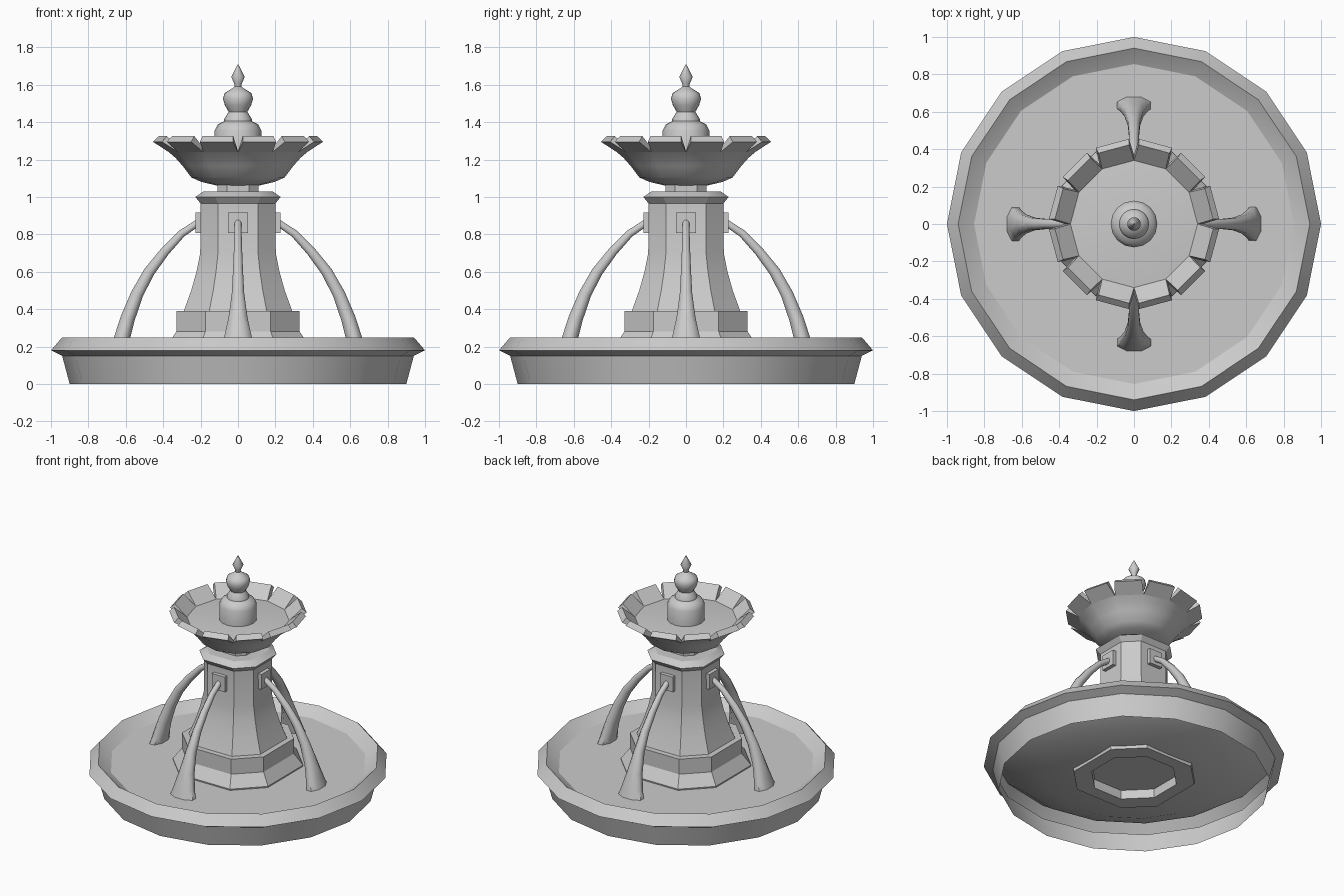
import bpy, bmesh
from math import sin, cos, pi, radians
from mathutils import Vector, Matrix

if "Cube" in bpy.data.objects:
    bpy.data.objects.remove(bpy.data.objects["Cube"])


def finish(name, bm, smooth=True, angle=32):
    bmesh.ops.remove_doubles(bm, verts=bm.verts, dist=0.0001)
    bmesh.ops.recalc_face_normals(bm, faces=bm.faces)
    me = bpy.data.meshes.new(name)
    bm.to_mesh(me)
    bm.free()
    ob = bpy.data.objects.new(name, me)
    bpy.context.collection.objects.link(ob)
    if smooth:
        bpy.ops.object.select_all(action='DESELECT')
        ob.select_set(True)
        bpy.context.view_layer.objects.active = ob
        bpy.ops.object.shade_smooth_by_angle(angle=radians(angle))
    return ob


def loft(bm, rings, cap_start=False, cap_end=False):
    loops = [[bm.verts.new(p) for p in ring] for ring in rings]
    n = len(loops[0])
    for a, b in zip(loops, loops[1:]):
        for i in range(n):
            j = (i + 1) % n
            bm.faces.new((a[i], a[j], b[j], b[i]))
    if cap_start:
        bm.faces.new(loops[0][::-1])
    if cap_end:
        bm.faces.new(loops[-1])


def circle(r, z, n):
    return [(r * cos(2 * pi * i / n), r * sin(2 * pi * i / n), z) for i in range(n)]


def octagon(a, z, k=0.53):
    # chamfered square, wide faces towards the axes
    b = a * k
    return [(x, y, z) for x, y in ((a, -b), (a, b), (b, a), (-b, a),
                                   (-a, b), (-a, -b), (-b, -a), (b, -a))]


def turned(name, profile, n, caps=(False, False), ring=circle, angle=32):
    bm = bmesh.new()
    rings = [circle(p[0], p[1], n) if ring is circle else octagon(*p) for p in profile]
    loft(bm, rings, *caps)
    return finish(name, bm, angle=angle)


# Basin: open underneath, with a dished floor sloping to the middle
turned("basin", [(0.90, 0), (0.94, 0.15), (1.0, 0.18), (0.94, 0.25),
                 (0.85, 0.185), (0.62, 0.09), (0.30, 0.055)], 16, angle=35)

# Water surface
bm = bmesh.new()
bm.faces.new([bm.verts.new(p) for p in circle(0.855, 0.19, 16)])
finish("basin_water", bm)

# Pedestal with a recessed underside
turned("pedestal", [(0.27, 0.11, 0.42), (0.27, 0.045, 0.42), (0.36, 0.045), (0.385, 0.20),
                    (0.33, 0.28), (0.33, 0.39), (0.29, 0.39), (0.25, 0.50), (0.222, 0.60),
                    (0.202, 0.70), (0.20, 0.965), (0.228, 1.0), (0.185, 1.03)],
       8, (True, True), octagon)

# Neck and bowl
turned("neck", [(0.11, 1.02), (0.11, 1.065)], 8, (True, True), octagon)
turned("bowl", [(0.11, 1.06), (0.20, 1.082), (0.25, 1.105), (0.295, 1.165),
                (0.335, 1.21), (0.37, 1.24), (0.34, 1.245)], 12, (True, True), angle=40)

# Bowl rim: twelve thick petals with V notches between them
bm = bmesh.new()
for i in range(12):
    mid = radians(15 + 30 * i)

    def edge(r, z, half):
        # points stay on the straight side of the twelve-sided rim
        d = r * cos(pi / 12)
        return [Matrix.Rotation(mid, 3, 'Z') @ Vector((d, s * d * half, z)) for s in (-1, 1)]
    wide, narrow = 0.268, 0.205
    ob_, ot = edge(0.37, 1.24, wide), edge(0.462, 1.295, narrow)
    it, ib = edge(0.43, 1.325, narrow), edge(0.34, 1.245, wide)
    sections = [[ob_[s], ot[s], it[s], ib[s]] for s in (0, 1)]
    loft(bm, sections, True, True)
finish("bowl_petals", bm, smooth=False)

# Finial
turned("finial", [(0.125, 1.24), (0.125, 1.355), (0.108, 1.388), (0.075, 1.405),
                  (0.073, 1.42), (0.05, 1.455), (0.07, 1.49), (0.081, 1.525),
                  (0.072, 1.555), (0.04, 1.575), (0.017, 1.59), (0.02, 1.605),
                  (0.036, 1.642), (0.001, 1.71)], 16, (True, True), angle=50)

# Spout plates and water jets, one set on each side
path = [(0.21, 0.865, 0.020, 0.020), (0.30, 0.805, 0.022, 0.021),
        (0.39, 0.71, 0.027, 0.024), (0.475, 0.60, 0.032, 0.029),
        (0.54, 0.48, 0.036, 0.036), (0.59, 0.35, 0.042, 0.055),
        (0.62, 0.245, 0.046, 0.080), (0.637, 0.18, 0.050, 0.100)]
for k, side in enumerate(("right", "back", "left", "front")):
    turn = Matrix.Rotation(k * pi / 2, 4, 'Z')
    bm = bmesh.new()
    bmesh.ops.create_cube(bm, size=1, matrix=turn @ Matrix.Translation((0.21, 0, 0.863))
                          @ Matrix.Diagonal((0.035, 0.105, 0.11, 1)))
    finish("spout_plate_" + side, bm, smooth=False)

    bm = bmesh.new()
    rings = []
    for i, (r, z, thick, wide) in enumerate(path):
        a, b = path[max(i - 1, 0)], path[min(i + 1, len(path) - 1)]
        t = Vector((b[0] - a[0], 0, b[1] - a[1])).normalized()
        nrm = Vector((-t.z, 0, t.x))
        if i == len(path) - 1:
            nrm = Vector((1, 0, 0))
        rings.append([turn @ (Vector((r, 0, z)) + nrm * thick * cos(q) + Vector((0, wide * sin(q), 0)))
                      for q in [(j + 0.5) * pi / 4 for j in range(8)]])
    loft(bm, rings, True, True)
    finish("water_jet_" + side, bm, angle=60)
